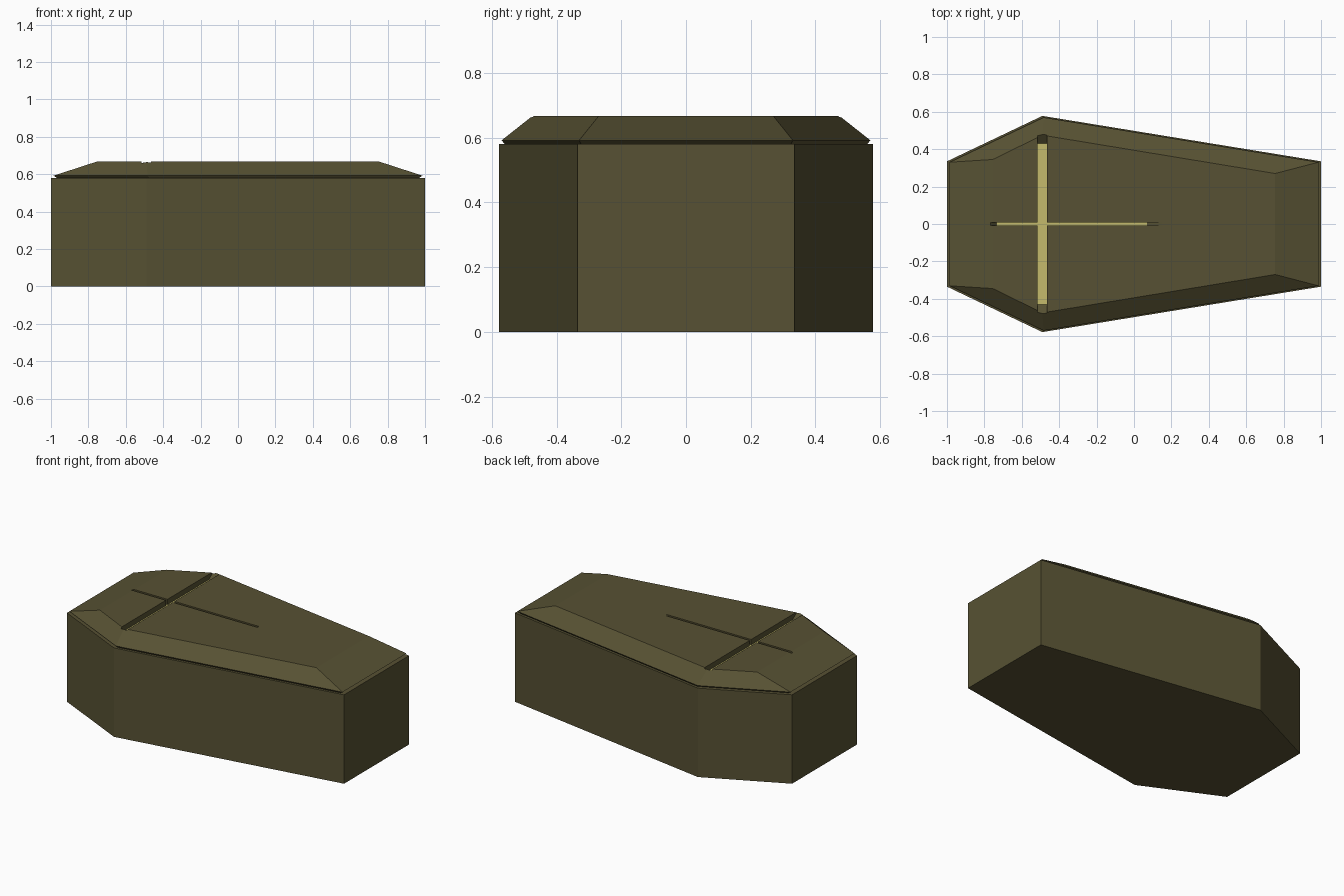
import bpy, bmesh

if "Cube" in bpy.data.objects:
    bpy.data.objects.remove(bpy.data.objects["Cube"])


def material(name, rgb):
    m = bpy.data.materials.new(name)
    m.diffuse_color = (*rgb, 1)
    m.use_nodes = True
    m.node_tree.nodes["Principled BSDF"].inputs["Base Color"].default_value = m.diffuse_color
    return m


olive = material("dark olive", (0.095, 0.083, 0.033))
yellow = material("pale yellow", (0.56, 0.50, 0.15))


def loft(name, rings, mat):
    """Closed solid through matching rings of points."""
    bm = bmesh.new()
    vs = [[bm.verts.new(p) for p in ring] for ring in rings]
    n = len(vs[0])
    bm.faces.new(vs[0])
    bm.faces.new(vs[-1])
    for a, b in zip(vs, vs[1:]):
        for i in range(n):
            j = (i + 1) % n
            bm.faces.new((a[i], a[j], b[j], b[i]))
    bmesh.ops.recalc_face_normals(bm, faces=bm.faces)
    me = bpy.data.meshes.new(name)
    bm.to_mesh(me)
    bm.free()
    me.materials.append(mat)
    ob = bpy.data.objects.new(name, me)
    bpy.context.collection.objects.link(ob)
    return ob


def outline(half, z, s=1.0):
    """Six-sided plan mirrored across y = 0."""
    pts = half + [(x, -y) for x, y in reversed(half)]
    return [(x * s, y * s, z) for x, y in pts]


def rect(x0, x1, y0, y1, z):
    return [(x0, y0, z), (x1, y0, z), (x1, y1, z), (x0, y1, z)]


plan = [(-1, 0.335), (-0.49, 0.578), (1, 0.335)]
top = [(-0.755, 0.345), (-0.49, 0.475), (0.755, 0.27)]

# Box and bevelled lid with a recessed seam
loft("box", [outline(plan, 0), outline(plan, 0.58)], olive)
lid = loft("lid", [outline(plan, 0.58, 0.968), outline(plan, 0.592, 0.986),
                   outline(top, 0.667)], olive)

# Cross-shaped grooves with sloping ends
floor = 0.63
cutters = [
    loft("crossbar_cutter", [rect(-0.515, -0.465, -0.43, 0.43, floor),
                             rect(-0.515, -0.465, -0.53, 0.53, 0.70)], olive),
    loft("upright_cutter", [rect(-0.735, 0.07, -0.008, 0.008, floor + 0.0005),
                            rect(-0.801, 0.221, -0.008, 0.008, 0.70)], olive),
]
bpy.context.view_layer.objects.active = lid
for c in cutters:
    c.hide_render = True
    mod = lid.modifiers.new("groove", 'BOOLEAN')
    mod.operation = 'DIFFERENCE'
    mod.solver = 'EXACT'
    mod.object = c
    bpy.ops.object.modifier_apply(modifier=mod.name)
for c in cutters:
    bpy.data.objects.remove(c)

# Pale inlays on the groove floors
for name, r in (("crossbar_inlay", (-0.515, -0.465, -0.43, 0.43)),
                ("upright_inlay", (-0.735, 0.07, -0.008, 0.008))):
    loft(name, [rect(*r, floor - 0.002), rect(*r, floor + 0.0015)], yellow)
